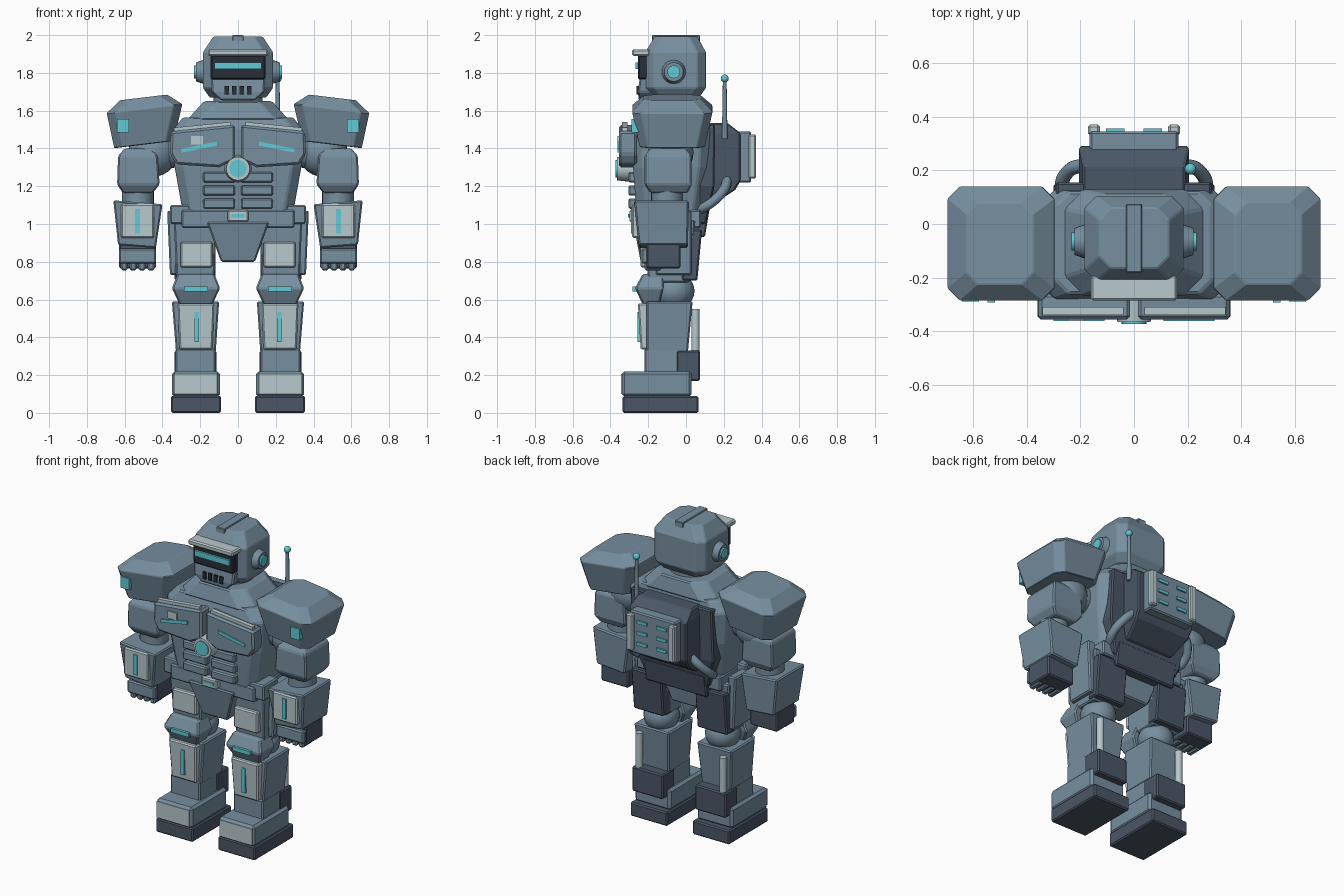
import bpy, bmesh, math
from mathutils import Vector

if "Cube" in bpy.data.objects:
    bpy.data.objects.remove(bpy.data.objects["Cube"], do_unlink=True)


def material(name, rgb):
    mat = bpy.data.materials.new(name)
    mat.use_nodes = True
    mat.diffuse_color = (*rgb, 1)
    mat.node_tree.nodes["Principled BSDF"].inputs["Base Color"].default_value = (*rgb, 1)
    return mat


BODY = material("blue_grey_armour", (.185, .275, .35))
DARK = material("dark_slate", (.07, .095, .135))
LIGHT = material("pale_grey", (.48, .58, .61))
GLOW = material("cyan_light", (.12, .59, .66))
BLACK = material("black_recess", (.02, .027, .04))


def finish(name, mat, bm, mirror=False, bevel=0, smooth=False):
    """Turn a bmesh into an object, optionally mirrored left to right and bevelled."""
    bmesh.ops.recalc_face_normals(bm, faces=bm.faces)
    mesh = bpy.data.meshes.new(name)
    bm.to_mesh(mesh)
    bm.free()
    mesh.materials.append(mat)
    obj = bpy.data.objects.new(name, mesh)
    bpy.context.collection.objects.link(obj)
    if smooth:
        bpy.ops.object.select_all(action="DESELECT")
        obj.select_set(True)
        bpy.context.view_layer.objects.active = obj
        bpy.ops.object.shade_smooth_by_angle(angle=math.radians(40))
    if bevel:
        mod = obj.modifiers.new("edge_bevel", "BEVEL")
        mod.width, mod.segments = bevel, 1
    if mirror:
        obj.modifiers.new("mirror", "MIRROR").use_mirror_merge = False
    return obj


def loft(name, mat, rings, mirror=False, corner=0, bevel=.008, shear=0, pivot=0):
    """Join stacked rectangles (z, x pair, y pair), with optional cut corners and sideways slope."""
    bm = bmesh.new()
    loops = []
    for z, (xa, xb), (ya, yb) in rings:
        c = corner
        pts = [(xa, ya), (xb, ya), (xb, yb), (xa, yb)]
        if c:
            pts = [(xa + c, ya), (xb - c, ya), (xb, ya + c), (xb, yb - c),
                   (xb - c, yb), (xa + c, yb), (xa, yb - c), (xa, ya + c)]
        loops.append([bm.verts.new((x, y, z + shear * (x - pivot))) for x, y in pts])
    for low, high in zip(loops, loops[1:]):
        for i in range(len(low)):
            j = (i + 1) % len(low)
            bm.faces.new((low[i], low[j], high[j], high[i]))
    bm.faces.new(loops[0])
    bm.faces.new(loops[-1])
    return finish(name, mat, bm, mirror, bevel)


def box(name, mat, x, y, z, top_x=None, top_y=None, **options):
    return loft(name, mat, [(z[0], x, y), (z[1], top_x or x, top_y or y)], **options)


def plate(name, mat, outline, y, mirror=False, bevel=0):
    """Extrude an outline drawn in x and z through the depth pair y."""
    bm = bmesh.new()
    face = bm.faces.new([bm.verts.new((px, y[0], pz)) for px, pz in outline])
    moved = bmesh.ops.extrude_face_region(bm, geom=[face])["geom"]
    verts = [v for v in moved if isinstance(v, bmesh.types.BMVert)]
    bmesh.ops.translate(bm, verts=verts, vec=(0, y[1] - y[0], 0))
    return finish(name, mat, bm, mirror, bevel)


def rod(name, mat, start, end, radius, end_radius=None, mirror=False, sides=24, bevel=0):
    bm = bmesh.new()
    axis = Vector(end) - Vector(start)
    bmesh.ops.create_cone(bm, cap_ends=True, segments=sides, radius1=radius,
                          radius2=end_radius or radius, depth=axis.length)
    bm.transform(axis.to_track_quat("Z", "Y").to_matrix().to_4x4())
    bmesh.ops.translate(bm, verts=bm.verts, vec=(Vector(start) + Vector(end)) / 2)
    return finish(name, mat, bm, mirror, bevel, smooth=True)


def ball(name, mat, centre, size, mirror=False):
    bm = bmesh.new()
    bmesh.ops.create_uvsphere(bm, u_segments=24, v_segments=14, radius=1)
    bmesh.ops.scale(bm, verts=bm.verts, vec=size)
    bmesh.ops.translate(bm, verts=bm.verts, vec=centre)
    return finish(name, mat, bm, mirror, smooth=True)


pair = dict(mirror=True)
flat = dict(mirror=True, bevel=0)

# Feet and ankles
box("sole", DARK, x=(.09, .355), y=(-.335, .065), z=(0, .09), **pair)
box("foot", BODY, x=(.095, .35), y=(-.34, .03), z=(.085, .22), mirror=True, bevel=.015)
box("toe_plate", LIGHT, x=(.11, .34), y=(-.345, -.33), z=(.1, .205), **flat)
box("ankle", BODY, x=(.12, .33), y=(-.22, 0), z=(.2, .34), **pair)
box("heel_guard", DARK, x=(.115, .335), y=(-.05, .075), z=(.17, .33), **pair)

# Shins and knees
box("shin", BODY, x=(.118, .328), y=(-.21, .01), z=(.32, .59),
    top_x=(.1, .35), top_y=(-.21, .035), **pair)
box("shin_plate", LIGHT, x=(.135, .31), y=(-.24, -.18), z=(.335, .58),
    top_x=(.125, .32), top_y=(-.255, -.18), **pair)
box("shin_light", GLOW, x=(.207, .23), y=(-.258, -.23), z=(.375, .535), **flat)
rod("calf_piston", LIGHT, (.3, .05, .31), (.3, .05, .55), .022, mirror=True, sides=12)
ball("knee_joint", BODY, (.22, -.065, .645), (.105, .11, .1), mirror=True)
loft("knee_guard", BODY, [(.575, (.135, .31), (-.23, -.14)), (.66, (.095, .35), (-.27, -.12)),
                          (.735, (.125, .32), (-.23, -.12))], **pair)
box("knee_light", GLOW, x=(.158, .285), y=(-.282, -.25), z=(.642, .668), **flat)

# Thighs and hips
box("thigh", BODY, x=(.125, .325), y=(-.2, .02), z=(.69, 1.02),
    top_x=(.115, .34), top_y=(-.22, .05), **pair)
box("thigh_plate", LIGHT, x=(.135, .305), y=(-.24, -.19), z=(.77, .905), **pair)
box("hip_guard", BODY, x=(.325, .36), y=(-.16, .03), z=(.73, 1.07), top_x=(.32, .375), **pair)
box("rear_thigh_guard", DARK, x=(.12, .335), y=(-.02, .06), z=(.7, .97), top_y=(-.02, .085), **pair)
box("waist_pouch", BODY, x=(.24, .36), y=(-.25, -.1), z=(1, 1.1), **pair)
box("pelvis", BODY, x=(-.09, .09), y=(-.24, .02), z=(.8, 1.01),
    top_x=(-.165, .165), top_y=(-.28, .05))
box("belt", BODY, x=(-.3, .3), y=(-.265, .08), z=(.98, 1.075))
box("rear_belt", DARK, x=(-.22, .22), y=(.02, .1), z=(.93, 1.08), top_y=(.02, .125))
box("buckle", LIGHT, x=(-.055, .055), y=(-.3, -.25), z=(1.01, 1.075))
box("buckle_light", GLOW, x=(-.035, .035), y=(-.306, -.29), z=(1.035, 1.052), bevel=0)

# Torso and collar
loft("torso", BODY, [(1.02, (-.285, .285), (-.26, .08)), (1.3, (-.335, .335), (-.28, .12)),
                     (1.5, (-.345, .345), (-.28, .13)), (1.565, (-.29, .29), (-.26, .12))],
     corner=.05)
loft("back_armour", DARK, [(1, (-.23, .23), (.02, .105)), (1.2, (-.3, .3), (.02, .15)),
                           (1.53, (-.29, .29), (.04, .155))])
box("collar", BODY, x=(-.27, .27), y=(-.27, .13), z=(1.55, 1.65),
    top_x=(-.18, .18), top_y=(-.24, .11), corner=.07)
rod("neck", BODY, (0, -.06, 1.6), (0, -.06, 1.72), .13)
for row in range(3):
    low = 1.08 + .07 * row
    box("abdomen_plate", BODY, x=(.015, .185), y=(-.305, -.24), z=(low, low + .055), **pair)

# Chest armour and core
plate("chest_plate", BODY, [(.015, 1.525), (.355, 1.49), (.36, 1.37), (.325, 1.315),
                            (.1, 1.3), (.015, 1.34)], y=(-.355, -.26), mirror=True, bevel=.012)
plate("chest_ledge", LIGHT, [(.04, 1.52), (.34, 1.49), (.34, 1.51), (.04, 1.54)],
      y=(-.338, -.31), mirror=True)
plate("chest_light", GLOW, [(.11, 1.415), (.3, 1.378), (.3, 1.398), (.11, 1.437)],
      y=(-.362, -.35), mirror=True)
box("chest_badge", LIGHT, x=(-.25, -.185), y=(-.362, -.35), z=(1.42, 1.467), bevel=0)
rod("core_ring", LIGHT, (0, -.25, 1.293), (0, -.365, 1.293), .075, .062)
rod("core_light", GLOW, (0, -.3, 1.293), (0, -.372, 1.293), .046)

# Shoulders
loft("shoulder_guard", BODY, [(1.42, (.34, .655), (-.245, .1)), (1.61, (.295, .695), (-.285, .14)),
                              (1.67, (.375, .625), (-.225, .08))],
     mirror=True, corner=.045, bevel=.004, shear=-.12, pivot=.5)
box("shoulder_light", GLOW, x=(.577, .64), y=(-.288, -.24), z=(1.485, 1.557), **flat)
ball("shoulder_joint", BODY, (.45, -.08, 1.38), (.13, .12, .13), mirror=True)
rod("shoulder_axle", BODY, (.28, -.08, 1.4), (.5, -.08, 1.36), .09, mirror=True)

# Arms
loft("upper_arm", BODY, [(1.165, (.45, .61), (-.19, .01)), (1.21, (.415, .64), (-.22, .03)),
                         (1.36, (.425, .635), (-.22, .03)), (1.4, (.46, .6), (-.19, 0))], **pair)
rod("elbow", BODY, (.53, -.1, 1.08), (.53, -.1, 1.2), .085, mirror=True)
box("forearm", BODY, x=(.435, .635), y=(-.25, .01), z=(.88, 1.115),
    top_x=(.4, .66), top_y=(-.275, .015), shear=.08, pivot=.53, **pair)
box("forearm_plate", LIGHT, x=(.445, .62), y=(-.285, -.24), z=(.925, 1.105), **pair)
box("forearm_light", GLOW, x=(.518, .545), y=(-.292, -.27), z=(.95, 1.08), **flat)
box("hand", DARK, x=(.435, .63), y=(-.21, -.03), z=(.765, .9), **pair)
box("knuckle_guard", BODY, x=(.435, .63), y=(-.235, -.2), z=(.79, .87), **pair)
for finger in range(4):
    left = .443 + .047 * finger
    box("finger", BODY, x=(left, left + .036), y=(-.22, -.13), z=(.755, .8), **pair)

# Head
loft("head", BODY, [(1.67, (-.15, .15), (-.18, .07)), (1.72, (-.185, .185), (-.215, .105)),
                    (1.91, (-.185, .185), (-.215, .105)), (1.993, (-.13, .13), (-.165, .06))],
     corner=.045, bevel=.005)
box("head_crest", BODY, x=(-.03, .03), y=(-.18, .075), z=(1.96, 2), bevel=.004)
box("visor_recess", BLACK, x=(-.145, .145), y=(-.255, -.18), z=(1.765, 1.895))
box("visor_light", GLOW, x=(-.125, .125), y=(-.268, -.24), z=(1.82, 1.856), bevel=0)
box("brow", LIGHT, x=(-.16, .16), y=(-.285, -.19), z=(1.89, 1.925))
loft("jaw", BODY, [(1.655, (-.09, .09), (-.25, -.12)), (1.7, (-.14, .14), (-.255, -.12)),
                   (1.772, (-.145, .145), (-.245, -.12))])
for spot in (.02, .06):
    box("jaw_vent", BLACK, x=(spot - .012, spot + .012), y=(-.262, -.24), z=(1.685, 1.73), **flat)
rod("ear_cap", BODY, (.17, -.065, 1.805), (.222, -.065, 1.805), .068, .05, mirror=True)
rod("ear_light", GLOW, (.2, -.065, 1.805), (.232, -.065, 1.805), .034, mirror=True)

# Backpack, hoses and antenna
loft("backpack", DARK, [(1.1, (-.17, .17), (.08, .14)), (1.18, (-.2, .2), (.08, .26)),
                        (1.23, (-.205, .205), (.08, .29)), (1.48, (-.205, .205), (.08, .29)),
                        (1.535, (-.19, .19), (.1, .22))])
box("backpack_panel", BODY, x=(-.165, .165), y=(.27, .345), z=(1.22, 1.49))
box("backpack_rail", LIGHT, x=(.127, .172), y=(.33, .37), z=(1.24, 1.475), **pair)
for row in range(3):
    low = 1.28 + .07 * row
    box("backpack_light", GLOW, x=(.035, .105), y=(.34, .355), z=(low, low + .02), **flat)
for side in (-1, 1):
    curve = bpy.data.curves.new("hose", "CURVE")
    curve.dimensions, curve.bevel_depth, curve.bevel_resolution = "3D", .026, 3
    path = curve.splines.new("BEZIER")
    stops = [(.18, .22, 1.24), (.24, .2, 1.18), (.27, .13, 1.11), (.24, .06, 1.07)]
    path.bezier_points.add(len(stops) - 1)
    for point, (px, py, pz) in zip(path.bezier_points, stops):
        point.co = (side * px, py, pz)
        point.handle_left_type = point.handle_right_type = "AUTO"
    curve.materials.append(BODY)
    bpy.context.collection.objects.link(bpy.data.objects.new("hose", curve))
rod("antenna", BODY, (.21, .205, 1.45), (.21, .205, 1.76), .015, .01, sides=12)
ball("antenna_tip", GLOW, (.21, .205, 1.77), (.021, .021, .021))
